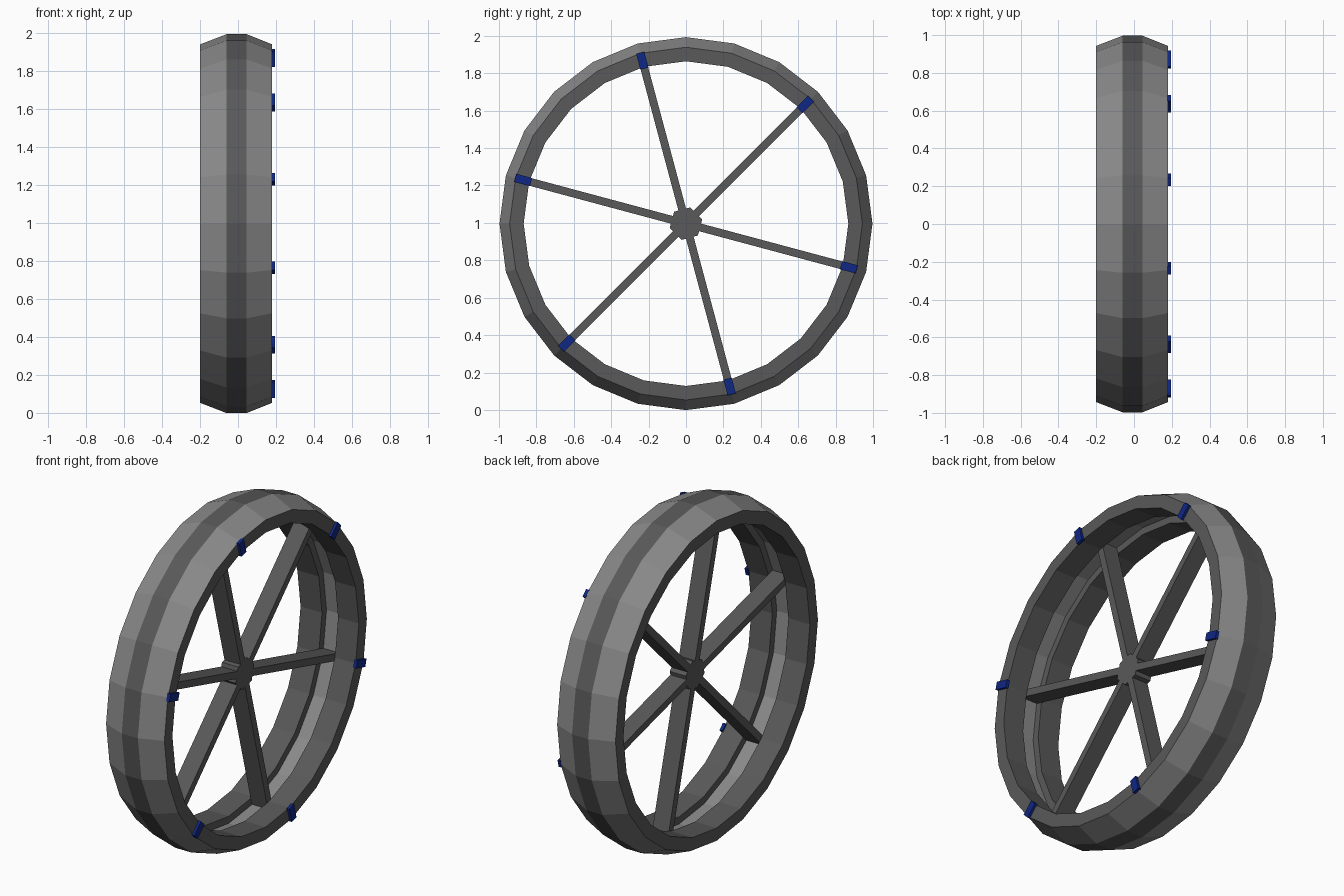
import bpy, bmesh, math
from mathutils import Matrix, Vector

if "Cube" in bpy.data.objects:
    bpy.data.objects.remove(bpy.data.objects["Cube"], do_unlink=True)


def material(name, rgb):
    m = bpy.data.materials.new(name)
    m.use_nodes = True
    m.diffuse_color = (*rgb, 1)
    m.node_tree.nodes["Principled BSDF"].inputs["Base Color"].default_value = (*rgb, 1)
    return m


DARK = material("dark grey", (0.10, 0.10, 0.10))
LIGHT = material("light grey", (0.25, 0.25, 0.25))
BLUE = material("deep blue", (0.005, 0.02, 0.23))
CENTRE = Vector((0, 0, 0.996))
SIDES = 24
SPOKE_ANGLES = [math.radians(45 + 60 * i) for i in range(6)]


def finish(name, bm, *mats):
    bmesh.ops.recalc_face_normals(bm, faces=bm.faces)
    mesh = bpy.data.meshes.new(name)
    bm.to_mesh(mesh)
    bm.free()
    for m in mats:
        mesh.materials.append(m)
    ob = bpy.data.objects.new(name, mesh)
    ob.location = CENTRE
    bpy.context.collection.objects.link(ob)
    return ob


def radial_box(name, angle, x0, x1, r0, r1, width, mat):
    """Box lying along a radius of the wheel."""
    bm = bmesh.new()
    bmesh.ops.create_cube(bm, size=1)
    place = (Matrix.Rotation(angle, 4, 'X')
             @ Matrix.Translation(((x0 + x1) / 2, (r0 + r1) / 2, 0))
             @ Matrix.Diagonal((x1 - x0, r1 - r0, width, 1)))
    bmesh.ops.transform(bm, matrix=place, verts=bm.verts)
    return finish(name, bm, mat)


# Wheel rim: closed (x, radius) section swept round the axle,
# with pale shoulders outside and a pale channel floor inside
section = [(-0.2, 0.943), (-0.06, 0.997), (0.045, 0.997), (0.18, 0.943),
           (0.18, 0.868), (0.045, 0.868), (0.045, 0.91),
           (-0.06, 0.91), (-0.06, 0.868), (-0.2, 0.868)]
pale_strips = {0, 2, 6}
bm = bmesh.new()
rings = []
for i in range(SIDES):
    a = math.tau * i / SIDES
    rings.append([bm.verts.new((x, r * math.cos(a), r * math.sin(a))) for x, r in section])
for i in range(SIDES):
    here, nxt = rings[i], rings[(i + 1) % SIDES]
    for j in range(len(section)):
        k = (j + 1) % len(section)
        face = bm.faces.new((here[j], here[k], nxt[k], nxt[j]))
        face.material_index = int(j in pale_strips)
finish("wheel_rim", bm, DARK, LIGHT)

# Six-sided hub
bm = bmesh.new()
bmesh.ops.create_cone(bm, cap_ends=True, segments=6, radius1=0.09, radius2=0.09, depth=0.105)
turn = (Matrix.Translation((-0.0075, 0, 0)) @ Matrix.Rotation(SPOKE_ANGLES[0], 4, 'X')
        @ Matrix.Rotation(math.pi / 2, 4, 'Y') @ Matrix.Rotation(math.pi / 2, 4, 'Z'))
bmesh.ops.transform(bm, matrix=turn, verts=bm.verts)
finish("hub", bm, DARK)

# Spokes, each with a small blue marker on the rim's side
for n, angle in enumerate(SPOKE_ANGLES, 1):
    radial_box(f"spoke_{n}", angle, -0.06, 0.045, 0.07, 0.905, 0.042, DARK)
    radial_box(f"marker_{n}", angle, 0.175, 0.195, 0.858, 0.945, 0.045, BLUE)
